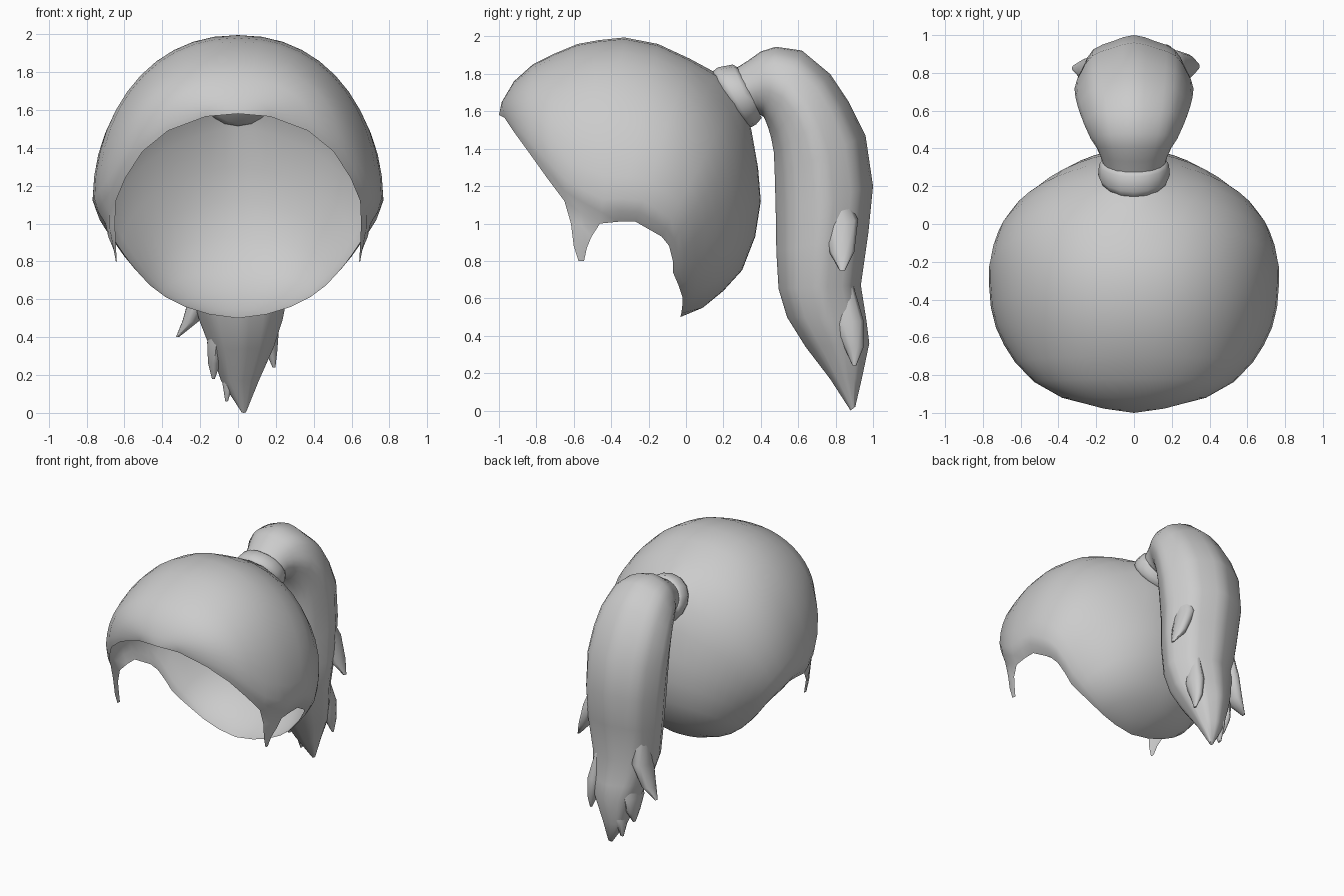
import bpy, bmesh, math
from mathutils import Vector

hair = bpy.data.materials.new("hair_grey")
hair.diffuse_color = (0.6, 0.6, 0.6, 1)


def finish(name, bm, mirror=False):
    """Weld, orient and smooth a mesh, then add it to the scene."""
    bmesh.ops.remove_doubles(bm, verts=bm.verts, dist=0.0005)
    bmesh.ops.recalc_face_normals(bm, faces=bm.faces)
    me = bpy.data.meshes.new(name)
    bm.to_mesh(me)
    bm.free()
    ob = bpy.data.objects.new(name, me)
    bpy.context.collection.objects.link(ob)
    me.materials.append(hair)
    if mirror:
        m = ob.modifiers.new("mirror", 'MIRROR')
        m.use_clip = True
    bpy.ops.object.select_all(action='DESELECT')
    ob.select_set(True)
    bpy.context.view_layer.objects.active = ob
    bpy.ops.object.shade_smooth_by_angle(angle=math.radians(60))
    return ob


def add_grid(bm, rows, closed=False):
    """Skin quads over rows of points."""
    vs = [[bm.verts.new(p) for p in r] for r in rows]
    for a, b in zip(vs, vs[1:]):
        n = len(a)
        for j in range(n if closed else n - 1):
            k = (j + 1) % n
            bm.faces.new((a[j], a[k], b[k], b[j]))
    return vs


def loft(name, sections, sides=16, groove=0.0):
    """Tube through sections: outer y, z, inner y, z, half width, centre x."""
    bm = bmesh.new()
    rows = []
    for i, (oy, oz, iy, iz, w, cx) in enumerate(sections):
        c = Vector((cx, (oy + iy) / 2, (oz + iz) / 2))
        h = Vector((0, (oy - iy) / 2, (oz - iz) / 2))
        g = groove * min(1, i / 8)
        ring = []
        for j in range(sides):
            a = 2 * math.pi * j / sides
            s = 1 - g * (0.5 - 0.5 * math.cos(a * 8))
            ring.append(c + h * math.cos(a) * s + Vector((w * math.sin(a) * s, 0, 0)))
        rows.append(ring)
    vs = add_grid(bm, rows, closed=True)
    bm.faces.new(vs[0])
    bm.faces.new(vs[-1])
    return finish(name, bm)


# Cap: spokes from the centre line (y, z) to the hairline (y, z, x)
spokes = [
    (-1.0, 1.58, -1.0, 1.58, 0), (-.985, 1.65, -.97, 1.565, .17),
    (-.92, 1.76, -.92, 1.49, .37), (-.82, 1.85, -.84, 1.38, .505),
    (-.70, 1.91, -.74, 1.24, .595), (-.58, 1.96, -.65, 1.12, .645),
    (-.47, 1.98, -.56, 1.06, .68), (-.33, 1.995, -.46, 1.0, .70),
    (-.15, 1.96, -.36, 1.01, .705), (.02, 1.88, -.27, 1.01, .705),
    (.15, 1.79, -.20, .97, .69), (.26, 1.66, -.13, .93, .665),
    (.34, 1.50, -.09, .88, .63), (.385, 1.30, -.07, .80, .575),
    (.40, 1.12, -.07, .74, .525), (.37, .93, -.04, .67, .46),
    (.30, .75, -.02, .61, .38), (.20, .64, -.02, .56, .28),
    (.09, .55, -.025, .52, .15), (-.03, .50, -.03, .50, 0)]
root, pull = Vector((0, .25, 1.68)), Vector((0, .83, .55))
bm = bmesh.new()
rows = []
for i, (cy, cz, ey, ez, ex) in enumerate(spokes):
    xm = ex * (1 + 0.09 * math.sin(math.pi * i / (len(spokes) - 1)))
    # flatter flanks toward the back
    power = 0.92 + 0.26 * math.exp(-((i - 12.5) / 2.5) ** 2)
    prof = []
    for s in range(12):
        a = math.pi / 2 * s / 11
        prof.append((0.87 * (1 - math.cos(a)), xm * math.sin(a) ** power))
    prof += [(0.94, ex + (xm - ex) * 0.65), (1.0, ex)]
    row = [Vector((x, cy + (ey - cy) * f, cz + (ez - cz) * f)) for f, x in prof]
    # hair drawn up toward the tie
    rows.append([p + pull * 0.05 * math.exp(-((p - root).length / 0.16) ** 2)
                 for p in row])
add_grid(bm, rows)
# Sideburn point hanging from three hairline points
add_grid(bm, [
    [rows[k][-1] for k in (5, 6, 7)],
    [(.65, -.615, 1.0), (.68, -.56, .99), (.685, -.505, .93)],
    [(.645, -.60, .88), (.66, -.56, .88), (.66, -.53, .87)],
    [(.64, -.575, .80), (.645, -.56, .80), (.64, -.545, .80)]])
finish("hair_cap", bm, mirror=True)

# Tie band around the root of the tail
loft("hair_band", [
    (.13, 1.78, .30, 1.53, .14, 0), (.145, 1.815, .335, 1.515, .18, 0),
    (.17, 1.835, .35, 1.515, .19, 0), (.25, 1.85, .375, 1.53, .185, 0),
    (.275, 1.835, .405, 1.565, .17, 0)])

# Tail arching up and hanging down
loft("ponytail", [
    (.25, 1.82, .37, 1.58, .16, 0), (.33, 1.87, .40, 1.58, .18, 0),
    (.40, 1.92, .415, 1.57, .20, 0), (.48, 1.945, .425, 1.55, .23, 0),
    (.62, 1.925, .44, 1.51, .265, 0), (.77, 1.80, .455, 1.46, .295, 0),
    (.87, 1.65, .47, 1.38, .31, 0), (.96, 1.47, .475, 1.25, .315, 0),
    (1.0, 1.20, .48, 1.05, .305, 0), (.975, .95, .483, .85, .29, .01),
    (.935, .67, .495, .65, .26, .01), (.965, .48, .54, .50, .22, .015),
    (.98, .36, .64, .34, .17, .02), (.94, .17, .77, .17, .10, .01),
    (.905, .02, .88, .0, .015, .03)], sides=32, groove=0.05)

# Loose strand tips: each root is buried in the tail
strands = {
    "strand_right_high": [(.82, 1.22, .70, 1.18, .03, .20), (.92, 1.02, .72, .98, .06, .225),
                          (.90, .85, .77, .84, .04, .285), (.85, .75, .82, .75, .008, .34)],
    "strand_left": [(.84, .95, .70, .92, .03, -.18), (.91, .66, .70, .64, .06, -.19),
                    (.88, .49, .75, .48, .045, -.25), (.84, .40, .81, .40, .008, -.32)],
    "strand_right_low": [(.88, .72, .76, .70, .03, .14), (.95, .48, .78, .46, .055, .165),
                         (.95, .34, .85, .33, .035, .175), (.91, .24, .89, .24, .008, .19)],
    "strand_left_low": [(.86, .62, .70, .60, .03, -.10), (.92, .38, .70, .36, .05, -.115),
                        (.90, .27, .76, .26, .035, -.125), (.84, .18, .81, .18, .008, -.13)],
    "strand_tip": [(.92, .38, .78, .36, .03, -.02), (.93, .20, .80, .19, .04, -.05),
                   (.89, .07, .86, .06, .008, -.06)],
}
for name, sec in strands.items():
    loft(name, sec, sides=10)
